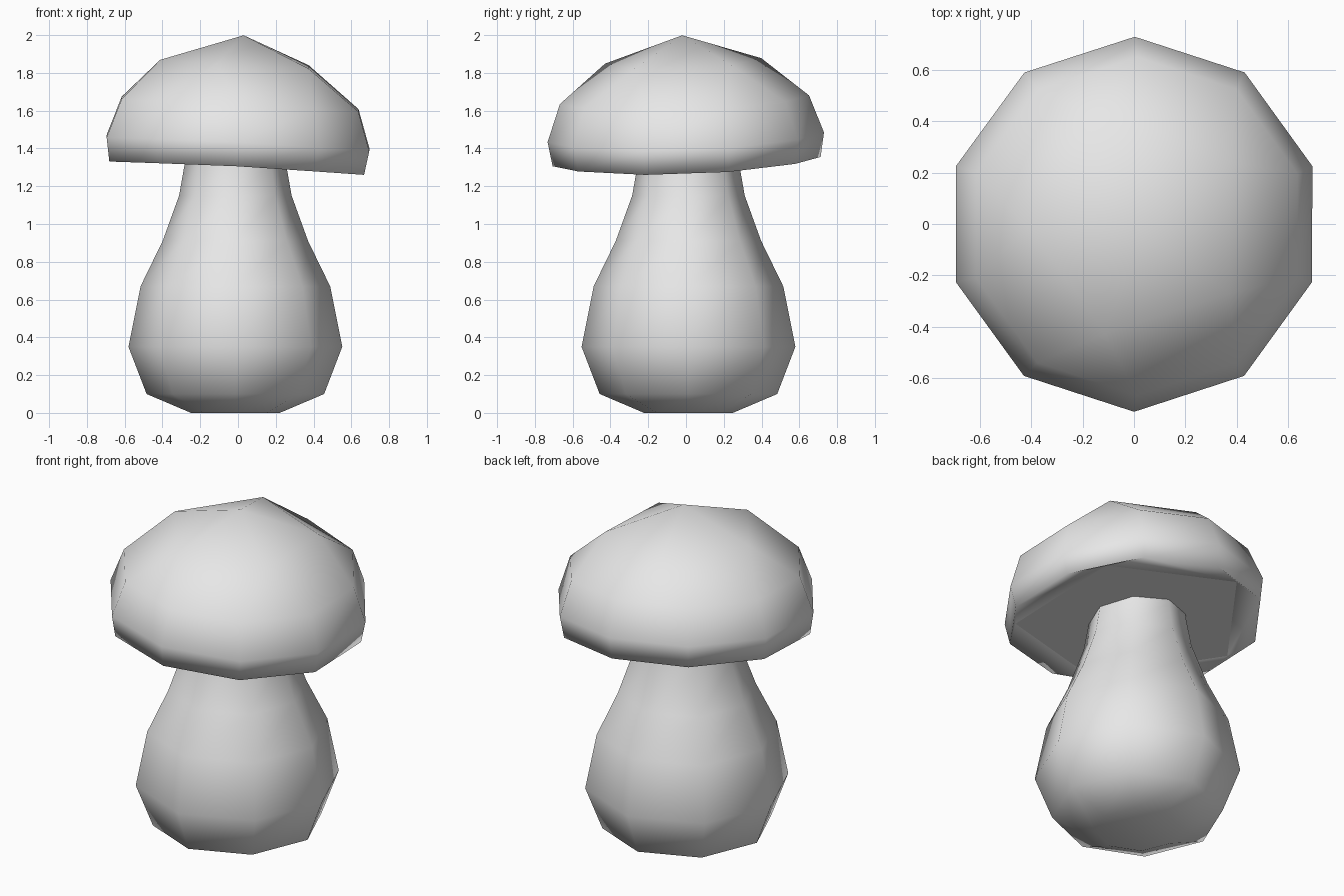
import bpy, bmesh
from math import radians, cos, sin
from mathutils import Matrix, Vector

cube = bpy.data.objects.get("Cube")
if cube:
    bpy.data.objects.remove(cube, do_unlink=True)

grey = bpy.data.materials.new("pale_grey")
grey.use_nodes = True
grey.diffuse_color = (0.8, 0.8, 0.8, 1)
grey.node_tree.nodes["Principled BSDF"].inputs["Base Color"].default_value = (0.8, 0.8, 0.8, 1)


def ring(bm, sides, start, radius, z):
    """Add a horizontal ring of vertices, starting at an angle in degrees."""
    angles = [radians(start + 360 * i / sides) for i in range(sides)]
    return [bm.verts.new((radius * cos(a), radius * sin(a), z)) for a in angles]


def bridge(bm, lower, upper):
    n = len(lower)
    for i in range(n):
        j = (i + 1) % n
        bm.faces.new((lower[i], lower[j], upper[j], upper[i]))


def join_five(bm, ten, five):
    """Join a ten-sided ring to a five-sided one with quads and triangles."""
    for i in range(5):
        a, b, c = ten[2 * i - 1], ten[2 * i], ten[2 * i + 1]
        bm.faces.new((a, b, five[i]))
        bm.faces.new((b, c, five[(i + 1) % 5], five[i]))


def finish(bm, name):
    bmesh.ops.recalc_face_normals(bm, faces=bm.faces)
    mesh = bpy.data.meshes.new(name)
    for f in bm.faces:
        f.smooth = True
    bm.to_mesh(mesh)
    bm.free()
    mesh.materials.append(grey)
    obj = bpy.data.objects.new(name, mesh)
    bpy.context.collection.objects.link(obj)
    return obj


# Stem: eight-sided bulb that narrows up into the cap
bm = bmesh.new()
profile = [(0.235, 0), (0.47, 0.1), (0.566, 0.35), (0.502, 0.67),
           (0.385, 0.91), (0.298, 1.15), (0.268, 1.32), (0.26, 1.42)]
rings = [ring(bm, 8, 0, r, z) for r, z in profile]
for low, high in zip(rings, rings[1:]):
    bridge(bm, low, high)
bm.faces.new(rings[0])
bm.faces.new(rings[-1])
bmesh.ops.translate(bm, verts=bm.verts, vec=(-0.014, 0.013, 0))
finish(bm, "stem")

# Cap: ten-sided dome, heights measured from its widest ring
bm = bmesh.new()
rings = [ring(bm, 10, 198, r, z) for r, z in [(0.71, -0.127), (0.732, 0), (0.66, 0.205)]]
for low, high in zip(rings, rings[1:]):
    bridge(bm, low, high)
crown = ring(bm, 5, 180, 0.435, 0.42)
join_five(bm, rings[-1], crown)
apex = bm.verts.new((0, 0, 0.573))
for i in range(5):
    bm.faces.new((crown[i], crown[(i + 1) % 5], apex))

# Underside: slightly recessed five-sided panel
panel = ring(bm, 5, 180, 0.66, -0.115)
join_five(bm, rings[0], panel)
underside = bm.faces.new(panel)
for e in underside.edges:
    e.smooth = False

# Bend the cap gently, then tip it to one side
for v in bm.verts:
    v.co.z += 0.06 * v.co.y ** 2
tilt = Matrix.Rotation(radians(3), 4, 'Y') @ Matrix.Rotation(radians(2), 4, 'X')
bm.transform(Matrix.Translation(Vector((0, 0, 1.427))) @ tilt)
finish(bm, "cap")
